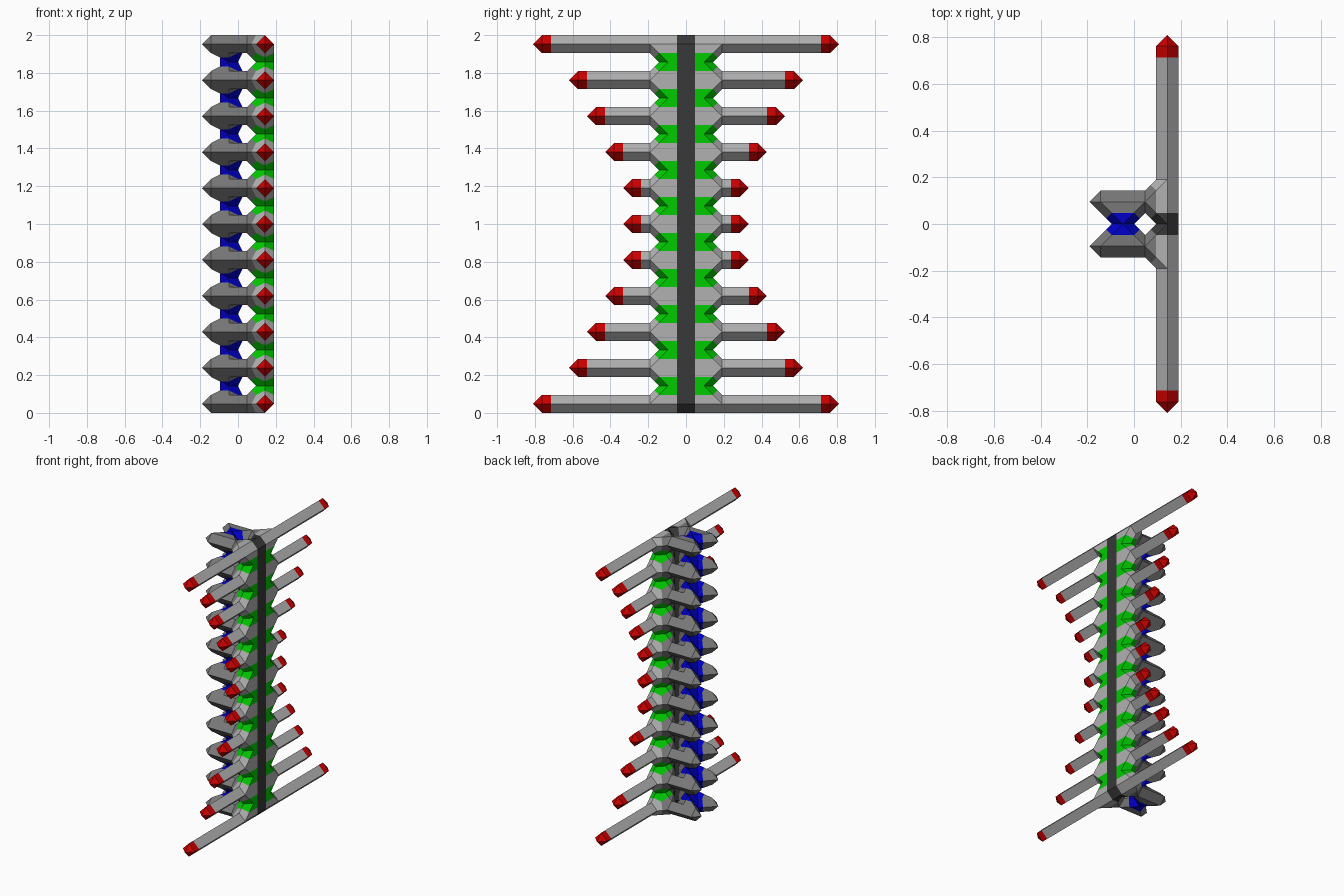
import bpy, bmesh
from itertools import product, combinations
from mathutils import Vector

if "Cube" in bpy.data.objects:
    bpy.data.objects.remove(bpy.data.objects["Cube"])

LAYERS = 21
H = 2 / LAYERS                      # spacing of the lattice
REACH = [8, 6, 5, 4, 3, 3, 3, 4, 5, 6, 8]   # rib length at each level

COLORS = {
    "spine_bar": (0.04, 0.04, 0.04, 1),
    "rib_tips": (0.6, 0.0, 0.0, 1),
    "discs": (0.0, 0.6, 0.0, 1),
    "inner_cord": (0.0, 0.0, 0.6, 1),
    "ribs": (0.44, 0.44, 0.44, 1),
    "side_arms": (0.19, 0.19, 0.19, 1),
}

# Lay out the parts on the lattice: (x, y, z) -> part name
cells = {}
for z in range(LAYERS):
    cells[3, 0, z] = "spine_bar"
    cells[1, 0, z] = "inner_cord"
    for side in (-1, 1):
        if z % 2:
            cells[3, side, z] = "discs"
            continue
        reach = REACH[z // 2]
        for y in range(1, reach + 1):
            cells[3, side * y, z] = "rib_tips" if y == reach else "ribs"
        for x in range(3):
            cells[x, side, z] = "side_arms"

CORNERS = list(product((0, 1), repeat=3))


def neighbours(c):
    return [tuple(1 - v if i == a else v for i, v in enumerate(c)) for a in range(3)]


def hull_skin(bm, filled):
    """Bevelled skin as the open part of a convex hull."""
    for c in filled:
        bm.verts.new(c)
        for n in neighbours(c):
            if n not in filled:
                bm.verts.new((Vector(c) + Vector(n)) / 2)
    bmesh.ops.convex_hull(bm, input=bm.verts[:])
    bmesh.ops.recalc_face_normals(bm, faces=bm.faces[:])
    # remove the walls shared with neighbouring cubes
    walls = [f for f in bm.faces if any(
        all(abs(v.co[a] - s) < 1e-5 for v in f.verts)
        for a in range(3) for s in (0, 1))]
    bmesh.ops.delete(bm, geom=walls, context='FACES')


def junction_skin(bm, filled, ends):
    """Hollow corner where the upright cord meets a side arm."""
    p1, p4 = (Vector(e) for e in ends)
    p2, p3 = (Vector(next(n for n in neighbours(e) if n in filled)) for e in ends)
    u, v, w = (p4 - p3) / 2, (p1 - p2) / 2, (p3 - p2) / 2
    a, b, c, d, e, f = p2 + u, p1 + u, p1 + w, p3 + v, p4 + v, p4 - w
    for poly in ((a, b, f), (d, e, f), (b, c, d, f)):
        face = bm.faces.new([bm.verts.new(p) for p in poly])
        face.normal_update()
        if face.normal.dot(u + v) < 0:
            face.normal_flip()


def add_skin(base, out):
    """Skin inside one lattice cube, divided between its parts."""
    filled = {}
    for c in CORNERS:
        key = tuple(b + d for b, d in zip(base, c))
        if key in cells:
            filled[c] = cells[key]
    if len(filled) in (0, 8):
        return
    degree = {c: sum(n in filled for n in neighbours(c)) for c in filled}
    bm = bmesh.new()
    if sorted(degree.values()) == [1, 1, 2, 2]:
        junction_skin(bm, filled, [c for c in filled if degree[c] == 1])
    else:
        hull_skin(bm, filled)
    # split half way between differently coloured parts
    for a, b in combinations(filled, 2):
        if filled[a] != filled[b] and bm.faces:
            va, vb = Vector(a), Vector(b)
            bmesh.ops.bisect_plane(
                bm, geom=bm.verts[:] + bm.edges[:] + bm.faces[:], dist=1e-5,
                plane_co=(va + vb) / 2, plane_no=(vb - va).normalized())
    for f in bm.faces:
        mid = f.calc_center_median()
        near = min(filled, key=lambda c: (Vector(c) - mid).length)
        out[filled[near]].append([v.co + Vector(base) for v in f.verts])
    bm.free()


patches = {name: [] for name in COLORS}
for base in product(range(-1, 4), range(-9, 9), range(-1, LAYERS)):
    add_skin(base, patches)

# One flat-shaded object per part
for name, polys in patches.items():
    bm = bmesh.new()
    for poly in polys:
        bm.faces.new([bm.verts.new(((p.x - 1.5) * H, p.y * H, (p.z + 0.5) * H))
                      for p in poly])
    bmesh.ops.remove_doubles(bm, verts=bm.verts[:], dist=1e-4)
    bmesh.ops.dissolve_limit(bm, angle_limit=0.01,
                             verts=bm.verts[:], edges=bm.edges[:])
    mesh = bpy.data.meshes.new(name)
    bm.to_mesh(mesh)
    bm.free()
    obj = bpy.data.objects.new(name, mesh)
    bpy.context.collection.objects.link(obj)
    mat = bpy.data.materials.new(name + "_color")
    mat.diffuse_color = COLORS[name]
    mat.use_nodes = True
    mat.node_tree.nodes["Principled BSDF"].inputs["Base Color"].default_value = mat.diffuse_color
    mesh.materials.append(mat)
